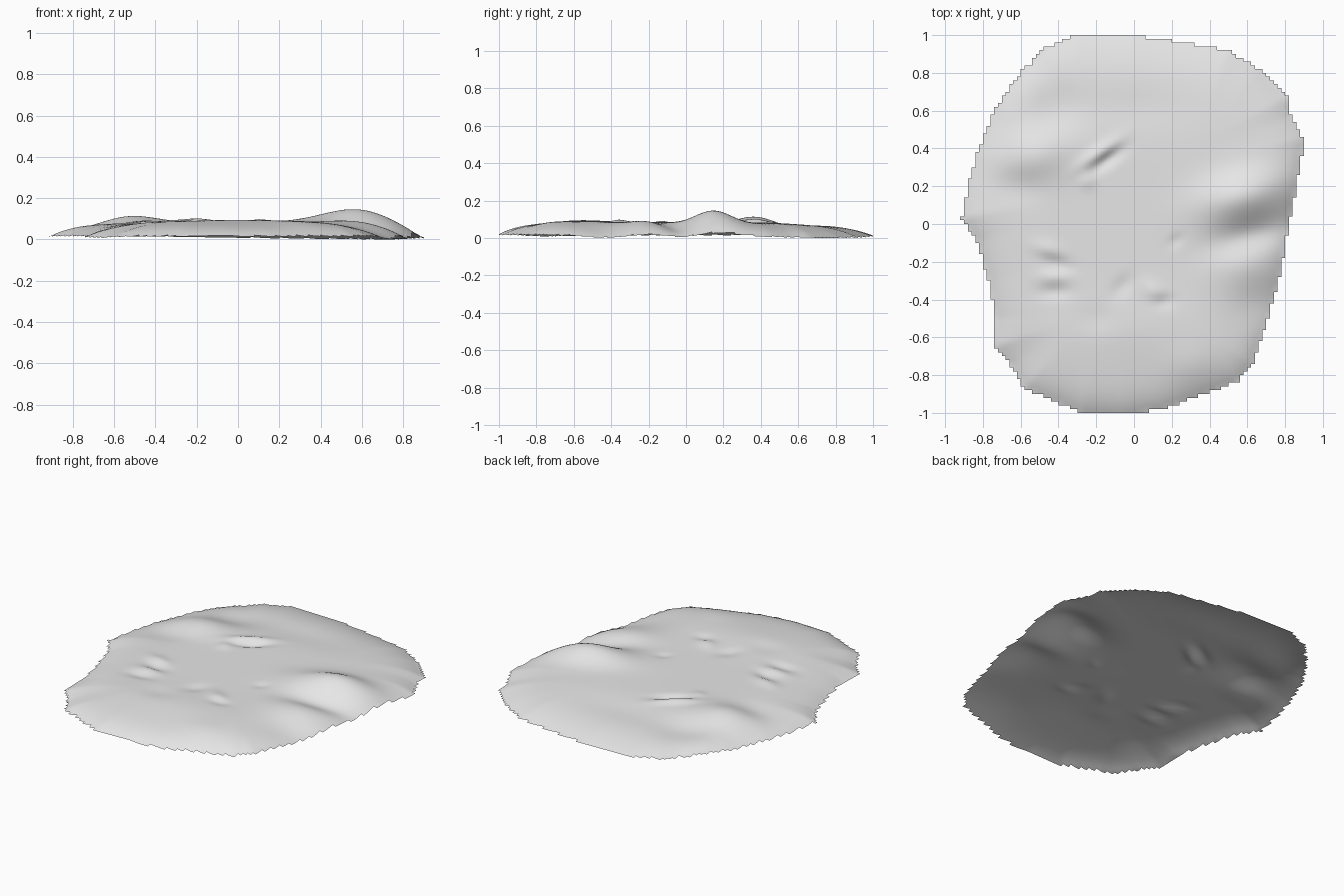
import bpy
import bmesh
import math
from mathutils import Vector
from mathutils.geometry import intersect_point_line

cube = bpy.data.objects.get("Cube")
if cube:
    bpy.data.objects.remove(cube, do_unlink=True)

CELL = 0.02
PLATEAU = 0.092

# Outline of the patch of ground, seen from above
OUTLINE = [Vector(p) for p in (
    (-.32, 1), (0, 1), (.2, .97), (.5, .92), (.66, .82), (.81, .67),
    (.83, .57), (.9, .45), (.89, .35), (.83, .05), (.77, -.28),
    (.71, -.5), (.63, -.74), (.55, -.83), (.4, -.89), (.15, -.98),
    (-.05, -1.01), (-.28, -1), (-.58, -.87), (-.65, -.75), (-.74, -.65),
    (-.73, -.5), (-.77, -.3), (-.83, -.1), (-.91, .03), (-.88, .2),
    (-.83, .38), (-.73, .62), (-.6, .8), (-.47, .93))]

# Hills and hollows: x, y, length, width, turn in degrees, height
HILLS = [
    (.58, .15, .17, .09, 15, .07), (.62, -.06, .15, .06, 15, -.03),
    (.57, -.22, .13, .09, 10, .017), (.66, -.43, .12, .09, 30, -.018),
    (-.52, .37, .13, .1, 20, .04), (-.62, .2, .1, .07, 0, -.014),
    (-.42, .6, .12, .1, 45, -.02), (-.6, .68, .09, .09, 0, .01),
    (-.05, .62, .25, .09, 0, -.01), (-.6, -.68, .1, .1, 0, -.012),
    (0, -.56, .3, .12, 0, .012), (.3, -.74, .1, .08, 0, .01),
]

# Small ridges and dents in the middle, in the same form
DETAILS = [
    (-.19, .37, .09, .025, 35, .018), (-.14, .34, .07, .022, 35, -.02),
    (-.25, .23, .03, .03, 0, .01), (-.45, -.14, .06, .03, -20, .012),
    (-.41, -.21, .06, .03, -20, -.014), (-.42, -.28, .06, .025, 0, .01),
    (-.42, -.36, .06, .025, 0, -.012), (-.06, -.33, .05, .03, 50, -.01),
    (.11, -.36, .05, .03, -40, .012), (.16, -.41, .04, .025, 0, -.012),
    (.22, -.09, .03, .02, 40, -.008), (-.2, -.5, .07, .05, 0, -.007),
]


def edges():
    return zip(OUTLINE, OUTLINE[1:] + OUTLINE[:1])


def inside(p):
    """Even-odd test of a point against the outline."""
    hit = False
    for a, b in edges():
        if (a.y > p.y) != (b.y > p.y):
            if p.x < a.x + (p.y - a.y) * (b.x - a.x) / (b.y - a.y):
                hit = not hit
    return hit


def rim_distance(p):
    """Distance from a point to the nearest outline edge."""
    nearest = math.inf
    for a, b in edges():
        t = intersect_point_line(p, a, b)[1]
        nearest = min(nearest, (p - a.lerp(b, max(0, min(1, t)))).length)
    return nearest


def bump(p, x, y, length, width, turn, height):
    """A smooth oval hill, or a hollow when the height is negative."""
    c, s = math.cos(math.radians(turn)), math.sin(math.radians(turn))
    dx, dy = p.x - x, p.y - y
    u, v = (dx * c + dy * s) / length, (dy * c - dx * s) / width
    return height * math.exp(-(u * u + v * v) / 2)


def ground_height(p):
    rim = 0.022 - 0.016 * max(0, p.y) * max(0, p.x + 0.4)
    slope = 0.115 + 0.07 * max(0, p.y)
    rise = 1 - math.exp(-rim_distance(p) / slope) if inside(p) else 0
    z = rim + (PLATEAU - rim) * rise
    return z + sum(bump(p, *h) for h in HILLS + DETAILS)


# Square grid, trimmed to the outline so its rim is finely stepped
bm = bmesh.new()
bmesh.ops.create_grid(bm, x_segments=100, y_segments=100, size=1)
outer = [f for f in bm.faces if not inside(f.calc_center_median().to_2d())]
bmesh.ops.delete(bm, geom=outer, context='FACES')

# Raise the ground and rest its lowest point on the floor
for v in bm.verts:
    v.co.z = ground_height(v.co.to_2d())
lowest = min(v.co.z for v in bm.verts)
bmesh.ops.translate(bm, verts=bm.verts, vec=(0, 0, -lowest))
for f in bm.faces:
    f.smooth = True

mesh = bpy.data.meshes.new("ground_patch")
bm.to_mesh(mesh)
bm.free()
ground = bpy.data.objects.new("ground_patch", mesh)
bpy.context.collection.objects.link(ground)

# Plain light grey
grey = bpy.data.materials.new("light_grey")
grey.use_nodes = True
colour = (0.8, 0.8, 0.8, 1)
grey.diffuse_color = colour
for node in grey.node_tree.nodes:
    if node.type == 'BSDF_PRINCIPLED':
        node.inputs["Base Color"].default_value = colour
        node.inputs["Roughness"].default_value = 0.9
mesh.materials.append(grey)
